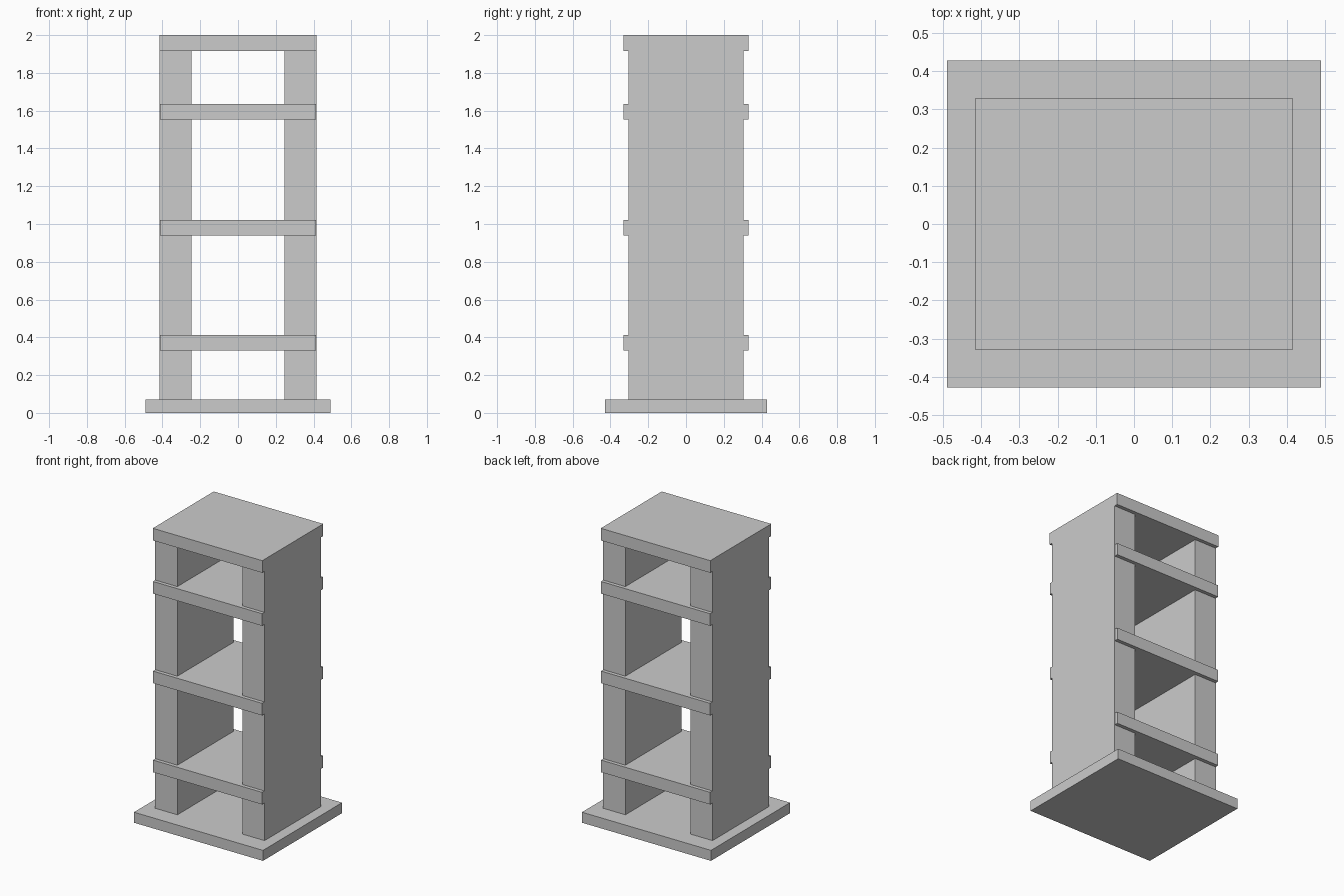
import bpy

if "Cube" in bpy.data.objects:
    bpy.data.objects.remove(bpy.data.objects["Cube"])


def box(name, x, y, z):
    """Axis-aligned box from (min, max) ranges."""
    bpy.ops.mesh.primitive_cube_add(size=1, location=[(a + b) / 2 for a, b in (x, y, z)])
    ob = bpy.context.object
    ob.name = name
    ob.scale = [b - a for a, b in (x, y, z)]
    bpy.ops.object.transform_apply(location=False, rotation=False, scale=True)
    return ob


BASE_TOP, THICK, ROOF_Z = 0.072, 0.083, 1.917
OUTER, INNER = 0.415, 0.246

# Wide plinth
box("base_plate", (-0.489, 0.489), (-0.428, 0.428), (0, BASE_TOP))

# Thick side walls, open at front and back
for name, s in (("left_wall", -1), ("right_wall", 1)):
    box(name, sorted((s * INNER, s * OUTER)), (-0.305, 0.305), (BASE_TOP, ROOF_Z))

# Shelves protrude slightly at front and back
for i, z in enumerate((0.329, 0.939, 1.553), 1):
    box(f"shelf_{i}", (-0.4135, 0.4135), (-0.33, 0.33), (z, z + THICK))

# Top board, flush with the walls
box("top_board", (-OUTER, OUTER), (-0.33, 0.33), (ROOF_Z, 2.0))
